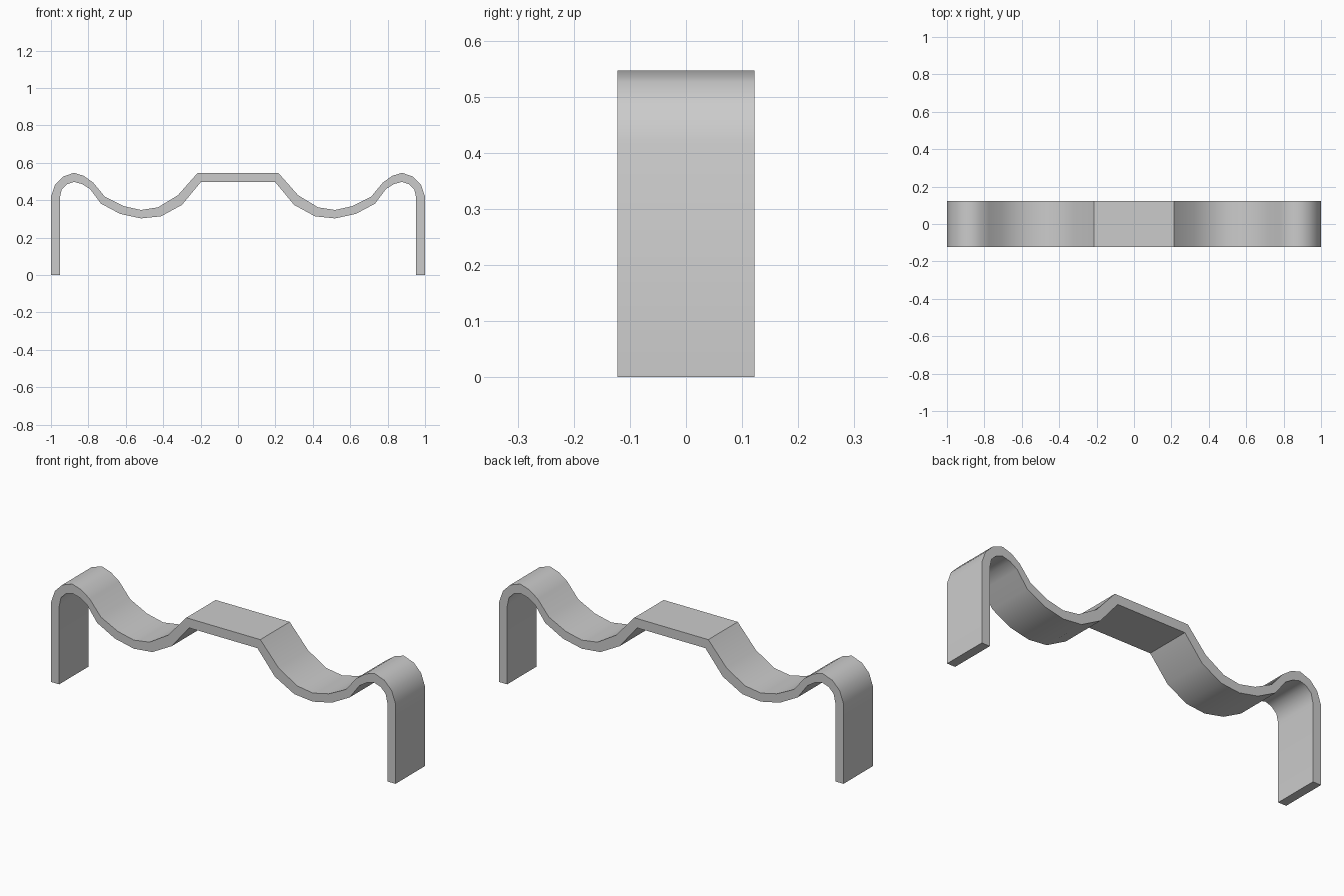
import bpy
import bmesh
import math

cube = bpy.data.objects.get("Cube")
if cube:
    bpy.data.objects.remove(cube, do_unlink=True)

HALF_DEPTH = 0.122

grey = bpy.data.materials.new("plain grey")
grey.use_nodes = True
colour = (0.6, 0.6, 0.6, 1.0)
grey.diffuse_color = colour
grey.node_tree.nodes["Principled BSDF"].inputs["Base Color"].default_value = colour

# Half of the strip section, from the centre plateau out to the foot (x, z)
upper = [(0.215, 0.547), (0.321, 0.427), (0.428, 0.362), (0.519, 0.348),
         (0.613, 0.369), (0.711, 0.418), (0.775, 0.495), (0.824, 0.53),
         (0.877, 0.547), (0.936, 0.526), (0.978, 0.483), (1.0, 0.42), (1.0, 0.0)]
lower = [(0.198, 0.498), (0.30, 0.375), (0.412, 0.314), (0.519, 0.303),
         (0.63, 0.327), (0.733, 0.382), (0.791, 0.46), (0.834, 0.487),
         (0.877, 0.498), (0.914, 0.486), (0.943, 0.457), (0.953, 0.41), (0.953, 0.0)]


def mirrored(points):
    """Full left-to-right run of a half profile."""
    return [(-x, z) for x, z in reversed(points)] + points


# Bent strip: a ring of four corners at each station, bridged to the next
bm = bmesh.new()
rings = []
for (ux, uz), (lx, lz) in zip(mirrored(upper), mirrored(lower)):
    rings.append([bm.verts.new(co) for co in (
        (ux, -HALF_DEPTH, uz), (ux, HALF_DEPTH, uz),
        (lx, HALF_DEPTH, lz), (lx, -HALF_DEPTH, lz))])
for a, b in zip(rings, rings[1:]):
    for i in range(4):
        j = (i + 1) % 4
        bm.faces.new((a[i], a[j], b[j], b[i]))
bm.faces.new(rings[0])
bm.faces.new(rings[-1])
bmesh.ops.recalc_face_normals(bm, faces=bm.faces[:])

mesh = bpy.data.meshes.new("bent_strip")
bm.to_mesh(mesh)
bm.free()
mesh.materials.append(grey)
strip = bpy.data.objects.new("bent_strip", mesh)
bpy.context.collection.objects.link(strip)

# Smooth along the curves, sharp at the plateau edges and rims
bpy.ops.object.select_all(action='DESELECT')
strip.select_set(True)
bpy.context.view_layer.objects.active = strip
bpy.ops.object.shade_smooth_by_angle(angle=math.radians(40))
